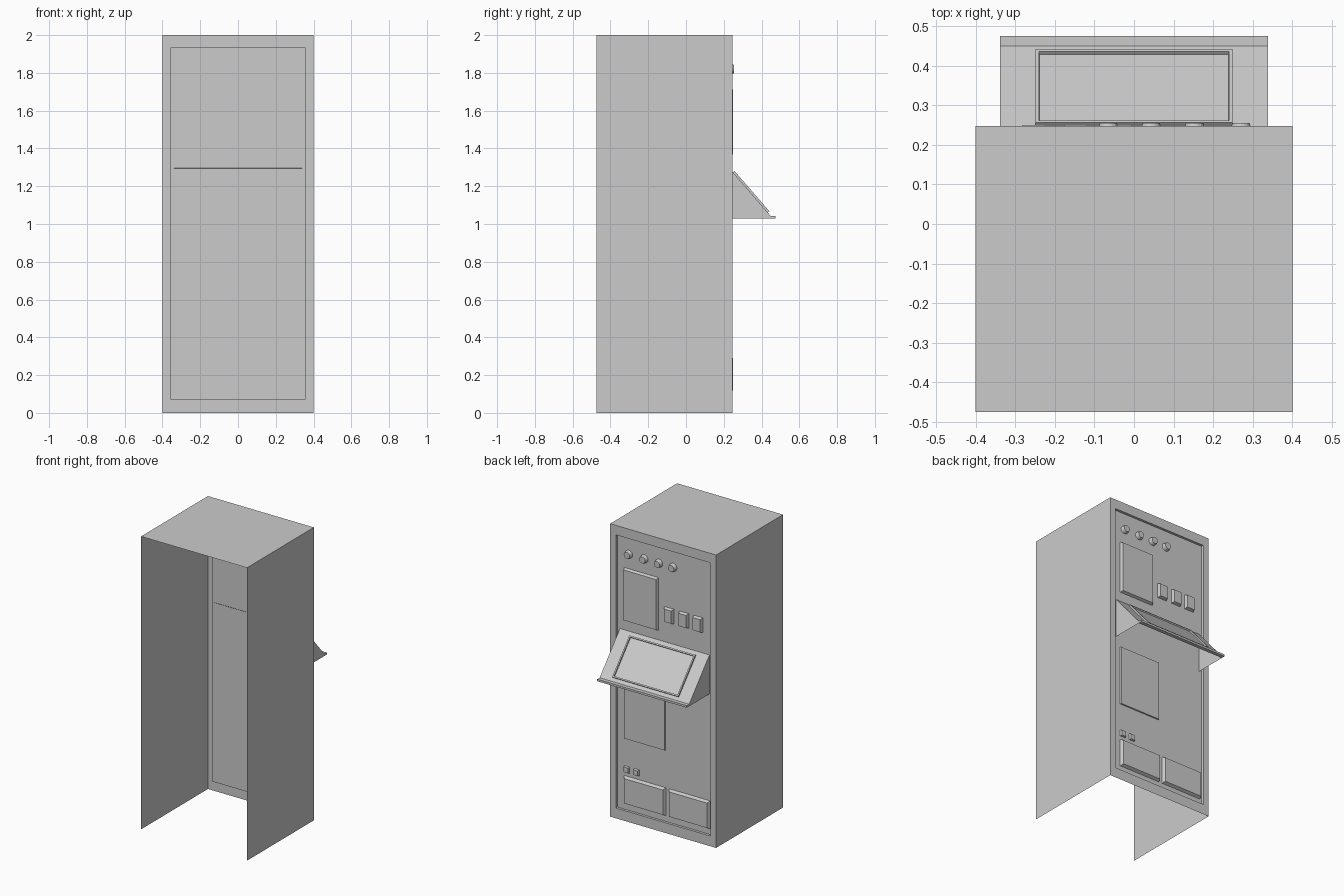
import bpy, bmesh, math
from mathutils import Matrix, Vector

if "Cube" in bpy.data.objects:
    bpy.data.objects.remove(bpy.data.objects["Cube"])

PANEL_Y = 0.23


def finish(name, bm, fix_normals=False):
    if fix_normals:
        bmesh.ops.recalc_face_normals(bm, faces=bm.faces)
    me = bpy.data.meshes.new(name)
    bm.to_mesh(me)
    bm.free()
    ob = bpy.data.objects.new(name, me)
    bpy.context.collection.objects.link(ob)
    return ob


def face_on(bm, axis, sign):
    d = Vector((0, 0, 0))
    d[axis] = sign
    bm.normal_update()
    return max(bm.faces, key=lambda f: f.normal.dot(d))


def box(x0, x1, y0, y1, z0, z1):
    bm = bmesh.new()
    size = (x1 - x0, y1 - y0, z1 - z0)
    mid = ((x0 + x1) / 2, (y0 + y1) / 2, (z0 + z1) / 2)
    bmesh.ops.create_cube(bm, size=1, matrix=Matrix.Translation(mid) @ Matrix.Diagonal((*size, 1)))
    return bm


def raised_plate(name, x0, x1, z0, z1, height, taper=0.006):
    """Plate with sloping edges, open where it meets the panel."""
    bm = box(x0, x1, PANEL_Y, PANEL_Y + height, z0, z1)
    cx, cz = (x0 + x1) / 2, (z0 + z1) / 2
    for v in face_on(bm, 1, 1).verts:
        v.co.x -= math.copysign(taper, v.co.x - cx)
        v.co.z -= math.copysign(taper, v.co.z - cz)
    bmesh.ops.delete(bm, geom=[face_on(bm, 1, -1)], context='FACES')
    return finish(name, bm)


# cabinet shell: open at the rear and underneath, recessed panel on the +y side
bm = box(-0.4, 0.4, -0.475, 0.247, 0, 2)
bmesh.ops.delete(bm, geom=[face_on(bm, 1, -1), face_on(bm, 2, -1)], context='FACES')
panel = face_on(bm, 1, 1)
bmesh.ops.inset_individual(bm, faces=[panel], thickness=0.05)
for v in panel.verts:
    v.co.x = math.copysign(0.357, v.co.x)
    v.co.z = 1.935 if v.co.z > 1 else 0.07
walls = bmesh.ops.extrude_face_region(bm, geom=[panel])
for v in [g for g in walls["geom"] if isinstance(g, bmesh.types.BMVert)]:
    v.co.y = PANEL_Y
if panel.is_valid:
    bmesh.ops.delete(bm, geom=[panel], context='FACES_ONLY')
finish("cabinet", bm)

# row of round knobs
for i, x in enumerate((0.27, 0.153, 0.043, -0.065)):
    bm = bmesh.new()
    bmesh.ops.create_cone(bm, cap_ends=True, segments=16, radius1=0.028, radius2=0.022, depth=0.026,
                          matrix=Matrix.Translation((x, PANEL_Y + 0.012, 1.82))
                          @ Matrix.Rotation(-math.pi / 2, 4, 'X'))
    ob = finish(f"knob_{i + 1}", bm)

# upper display and square buttons
raised_plate("upper_display", 0.045, 0.305, 1.36, 1.72, 0.018, 0.008)
for i, x in enumerate((-0.035, -0.147, -0.254)):
    raised_plate(f"button_{i + 1}", x - 0.035, x + 0.035, 1.435, 1.535, 0.02, 0.007)

# lower door, small switches and bottom hatches
raised_plate("lower_door", -0.005, 0.305, 0.555, 0.965, 0.008, 0.002)
for i, x in enumerate((0.285, 0.212)):
    raised_plate(f"switch_{i + 1}", x - 0.02, x + 0.02, 0.325, 0.368, 0.012, 0.004)
for i, (a, b) in enumerate(((-0.01, 0.305), (-0.345, -0.035))):
    raised_plate(f"hatch_{i + 1}", a, b, 0.11, 0.3, 0.02, 0.01)

# sloping console with front lip, open underneath
profile = [(0.228, 1.297), (0.449, 1.042), (0.475, 1.042), (0.475, 1.028), (0.449, 1.028)]
bm = bmesh.new()
rows = [[bm.verts.new((x, y, z)) for y, z in profile] for x in (-0.338, 0.338)]
for k in range(len(profile) - 1):
    bm.faces.new((rows[0][k], rows[1][k], rows[1][k + 1], rows[0][k + 1]))
for row, x in zip(rows, (-0.338, 0.338)):
    bm.faces.new(row + [bm.verts.new((x, 0.228, 1.028))])
bmesh.ops.recalc_face_normals(bm, faces=bm.faces)
finish("console", bm)

# raised screen frame with sunken glass, built flat then laid on the slope
bm = box(-0.249, 0.249, 0.03, 0.313, -0.002, 0.011)
glass = face_on(bm, 2, 1)
bmesh.ops.inset_individual(bm, faces=[glass], thickness=0.013)
bmesh.ops.inset_individual(bm, faces=[glass], thickness=0.001, depth=-0.009)
ang = math.atan2(1.042 - 1.297, 0.449 - 0.228)
bm.transform(Matrix.Translation((0, 0.228, 1.297)) @ Matrix.Rotation(ang, 4, 'X'))
finish("console_screen", bm)
